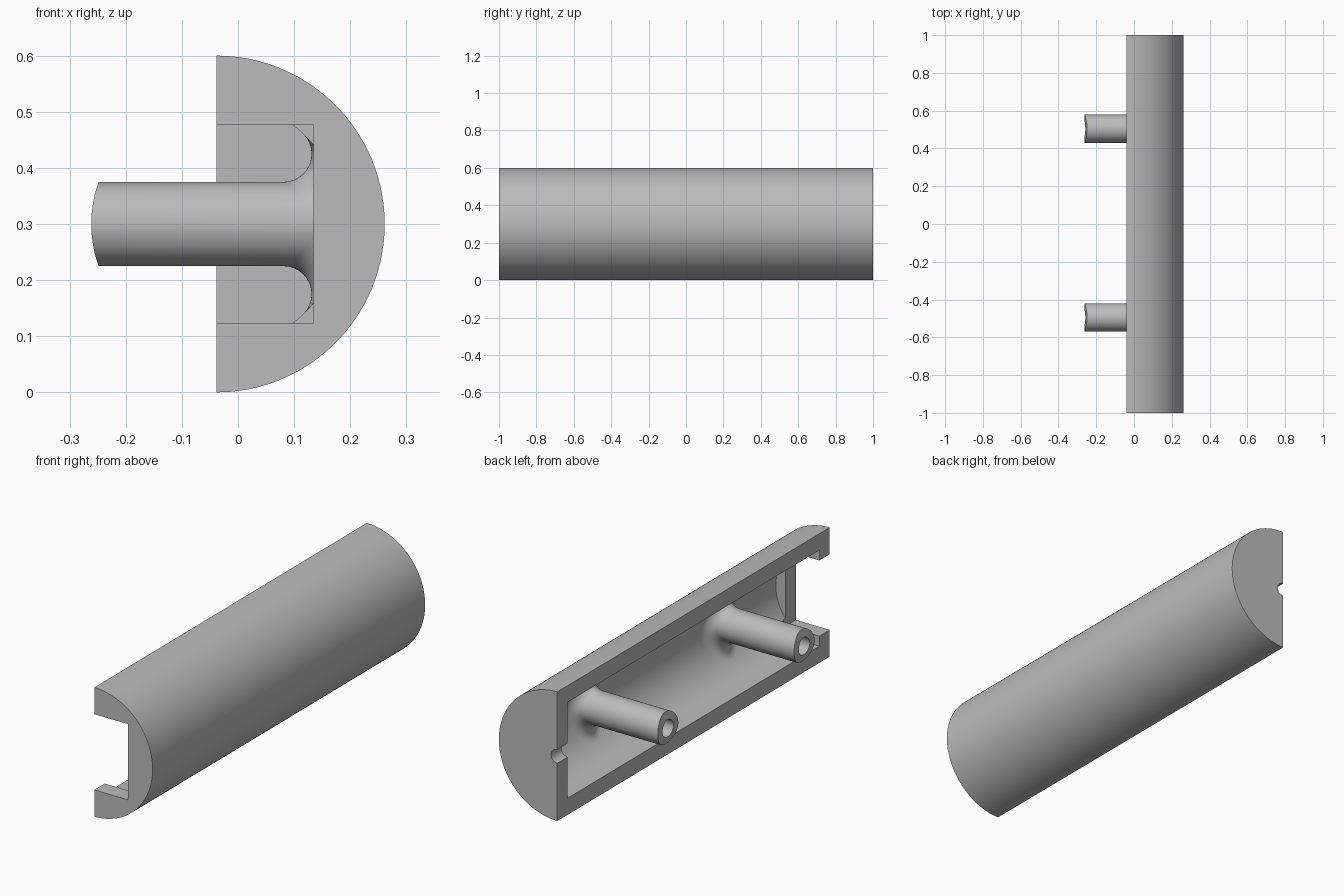
import bpy, bmesh
from math import sin, cos, pi, sqrt
from mathutils import Vector

if "Cube" in bpy.data.objects:
    bpy.data.objects.remove(bpy.data.objects["Cube"], do_unlink=True)

AX, CZ = -0.0385, 0.3            # axis of the half-round bar
R_OUT, R_IN = 0.3, 0.223
WALL = R_OUT - R_IN
R_POST, R_HOLE, R_FILLET = 0.075, 0.04, 0.05

grey = bpy.data.materials.new("plain grey")
grey.use_nodes = True
grey.diffuse_color = (0.5, 0.5, 0.5, 1)
grey.node_tree.nodes["Principled BSDF"].inputs["Base Color"].default_value = (0.5, 0.5, 0.5, 1)


def make_object(name, bm):
    bmesh.ops.recalc_face_normals(bm, faces=bm.faces)
    mesh = bpy.data.meshes.new(name)
    bm.to_mesh(mesh)
    bm.free()
    mesh.materials.append(grey)
    obj = bpy.data.objects.new(name, mesh)
    bpy.context.collection.objects.link(obj)
    return obj


def prism(name, profile, y0, y1):
    """Extrude an x-z profile along y."""
    bm = bmesh.new()
    face = bm.faces.new([bm.verts.new((x, y0, z)) for x, z in profile])
    new = bmesh.ops.extrude_face_region(bm, geom=[face])["geom"]
    moved = [g for g in new if isinstance(g, bmesh.types.BMVert)]
    bmesh.ops.translate(bm, verts=moved, vec=(0, y1 - y0, 0))
    return make_object(name, bm)


def half_round(radius, steps, back=0.0):
    """Half disc bulging to +x, its flat side moved back past the axis."""
    arc = [(AX + radius * cos(a), CZ + radius * sin(a))
           for a in (pi * (i / steps - 0.5) for i in range(steps + 1))]
    if back:
        arc += [(AX - back, CZ + radius), (AX - back, CZ - radius)]
    return arc


def smooth(obj):
    bpy.ops.object.select_all(action='DESELECT')
    obj.select_set(True)
    bpy.context.view_layer.objects.active = obj
    bpy.ops.object.shade_smooth_by_angle(angle=pi / 6)


# Half-round shell, hollowed, with an open slot at the front and a small cable notch at the back
shell = prism("half_round_shell", half_round(R_OUT, 72), -1, 1)
slot_x, slot_h = 0.135, 0.176
slot = [(AX - 0.1, CZ - slot_h), (slot_x, CZ - slot_h), (slot_x, CZ + slot_h), (AX - 0.1, CZ + slot_h)]
cutters = [
    prism("cavity_cutter", half_round(R_IN, 64, 0.1), -1 + WALL, 1 - WALL),
    prism("slot_cutter", slot, -1.1, -1 + WALL + 0.02),
    prism("notch_cutter", half_round(0.032, 24, 0.1), 1 - WALL - 0.02, 1.1),
]
bpy.context.view_layer.objects.active = shell
for cutter in cutters:
    cutter.hide_render = True
    mod = shell.modifiers.new(cutter.name, 'BOOLEAN')
    mod.operation, mod.solver, mod.object = 'DIFFERENCE', 'EXACT', cutter
    bpy.ops.object.modifier_apply(modifier=mod.name)
    bpy.data.objects.remove(cutter, do_unlink=True)
smooth(shell)


def post_section(a):
    """Points from hole bottom, over the rounded tip, down the post and round the fillet."""
    out = Vector((0, cos(a), sin(a)))

    def tip(r):
        return Vector((-sqrt(R_IN ** 2 - (r * sin(a)) ** 2), 0, 0)) + out * r

    pts = [Vector((0.1, 0, 0)) + out * R_HOLE, tip(R_HOLE), tip(R_POST)]
    # Ball touching both the post and the cavity wall
    spread = R_POST + R_FILLET
    ball = out * spread
    ball.x = sqrt((R_IN - R_FILLET) ** 2 - (spread * sin(a)) ** 2)
    start = -out
    end = Vector((ball.x, 0, ball.z)).normalized()
    for i in range(13):
        pts.append(ball + start.slerp(end, i / 12) * R_FILLET)
    return pts


# Hollow mounting posts, flared into the cavity wall
def post(name, y):
    n = 64
    bm = bmesh.new()
    cols = [[bm.verts.new(p + Vector((AX, y, CZ))) for p in post_section(2 * pi * i / n)]
            for i in range(n)]
    for i in range(n):
        c, d = cols[i], cols[(i + 1) % n]
        for k in range(len(c) - 1):
            bm.faces.new((c[k], c[k + 1], d[k + 1], d[k]))
    bm.faces.new([c[0] for c in cols])
    obj = make_object(name, bm)
    # The flare is open against the wall, so make sure the tip faces outward
    ring = min(obj.data.polygons, key=lambda p: p.center.x)
    if ring.normal.x > 0:
        obj.data.flip_normals()
    smooth(obj)


post("front_post", -0.495)
post("back_post", 0.505)
